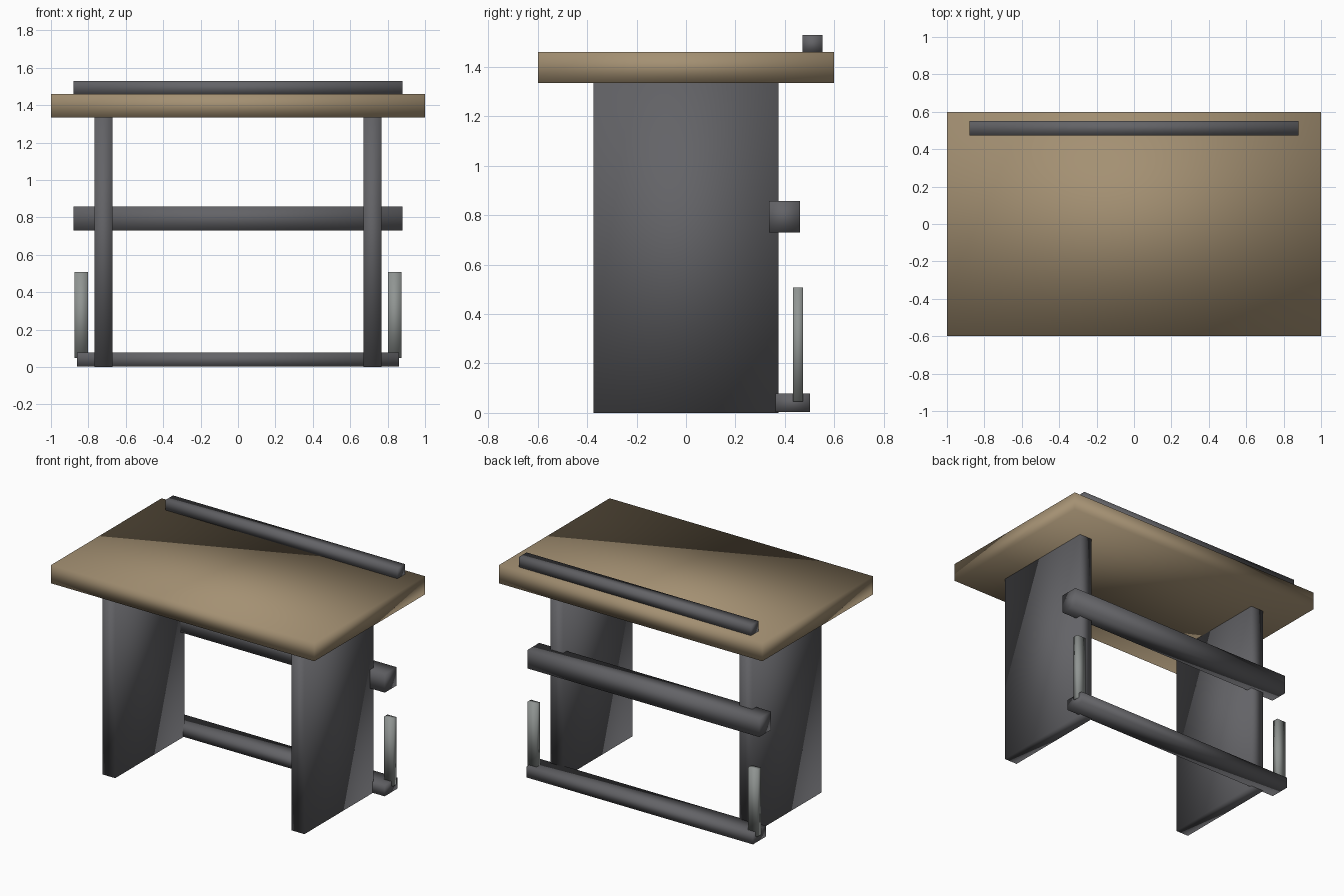
import bpy

if "Cube" in bpy.data.objects:
    bpy.data.objects.remove(bpy.data.objects["Cube"])


def material(name, rgb):
    m = bpy.data.materials.new(name)
    m.diffuse_color = (*rgb, 1)
    m.use_nodes = True
    m.node_tree.nodes["Principled BSDF"].inputs["Base Color"].default_value = m.diffuse_color
    return m


wood = material("wood", (0.37, 0.28, 0.17))
dark = material("dark_metal", (0.125, 0.125, 0.135))
light = material("light_metal", (0.28, 0.30, 0.29))


def box(name, x, y, z, mat):
    """Smooth-shaded box from (min, max) ranges on each axis."""
    bpy.ops.mesh.primitive_cube_add(size=1, location=[(a + b) / 2 for a, b in (x, y, z)])
    ob = bpy.context.object
    ob.name = name
    ob.scale = [b - a for a, b in (x, y, z)]
    bpy.ops.object.transform_apply(location=False, rotation=False, scale=True)
    bpy.ops.object.shade_smooth()
    ob.data.materials.append(mat)
    return ob


# Table top and the rail along its rear edge
box("table_top", (-1, 1), (-0.6, 0.6), (1.335, 1.46), wood)
box("top_rail", (-0.88, 0.88), (0.472, 0.552), (1.455, 1.53), dark)

# Rear cross bars
box("back_beam", (-0.88, 0.88), (0.335, 0.462), (0.73, 0.857), dark)
box("foot_bar", (-0.86, 0.86), (0.362, 0.502), (0.003, 0.078), dark)

# Slab legs and short uprights on each side
for side, s in (("left", -1), ("right", 1)):
    box(side + "_leg", sorted((s * 0.67, s * 0.767)), (-0.375, 0.375), (0, 1.34), dark)
    box(side + "_upright", sorted((s * 0.803, s * 0.873)), (0.434, 0.474), (0.047, 0.507), light)
